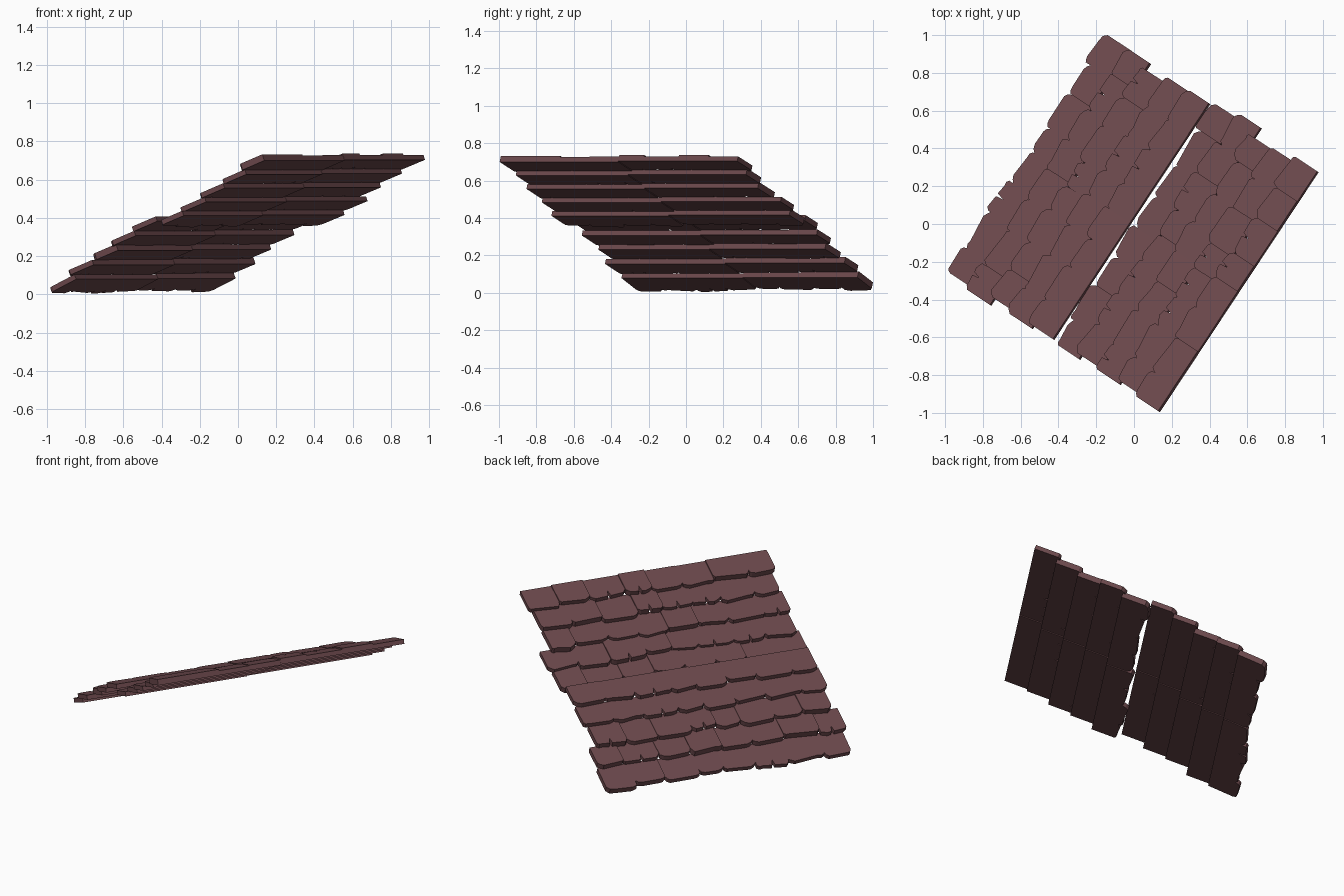
import bpy, bmesh, random
from mathutils import Vector

if "Cube" in bpy.data.objects:
    bpy.data.objects.remove(bpy.data.objects["Cube"], do_unlink=True)
random.seed(11)

shingle = bpy.data.materials.new("mauve_brown_shingle")
shingle.use_nodes = True
colour = (0.15, 0.066, 0.073, 1)
shingle.diffuse_color = colour
shingle.node_tree.nodes["Principled BSDF"].inputs["Base Color"].default_value = colour

# Roof directions: along the ridge, and down the slope in plan
ALONG = Vector((0.552, 0.834, 0))
DOWN = Vector((-0.834, 0.552, 0))
UP = Vector((0, 0, 1))
STEP = 0.126       # spacing of the rows in plan
THICK = 0.027


def tile_outline(w, length):
    """Slab with worn lower corners, sometimes split by a small crack."""
    a, b = random.uniform(0.015, 0.05), random.uniform(0.015, 0.05)
    ca, cb = random.uniform(0.008, 0.03), random.uniform(0.008, 0.03)
    skew = random.uniform(-0.008, 0.008)
    pts = [(0, 0), (w, 0), (w, length - ca), (w - a * 0.4, length - ca * 0.3),
           (w - a, length + skew)]
    if random.random() < 0.3:
        m = w * random.uniform(0.45, 0.55)
        pts += [(m + 0.012, length), (m, length - 0.04), (m - 0.006, length)]
    pts += [(b, length - skew), (b * 0.4, length - cb * 0.3), (0, length - cb)]
    return pts


def add_tile(bm, s0, w, t0, z0, length, tilt, lift):
    slope = DOWN - UP * tilt
    normal = (DOWN * tilt + UP).normalized()
    top = [bm.verts.new(ALONG * (s0 + s) + DOWN * t0 + slope * t + UP * z0 + normal * lift)
           for s, t in tile_outline(w, length)]
    face = bm.faces.new(top)
    ext = bmesh.ops.extrude_face_region(bm, geom=[face])
    low = [g for g in ext["geom"] if isinstance(g, bmesh.types.BMVert)]
    bmesh.ops.translate(bm, verts=low, vec=normal * -(THICK + lift))


def add_strip(name, s0, s1, t0, z0, tilt):
    """Half a row: four tiles side by side."""
    bm = bmesh.new()
    shares = [0.21, 0.29, 0.25, 0.25]
    if random.random() < 0.4:
        shares.reverse()
    s = s0
    for share in shares:
        w = share * (s1 - s0)
        length = random.choice((0.145, 0.155, 0.165))
        lift = random.choice((0, 0, 0.003, 0.008))
        add_tile(bm, s, w, t0, z0, length, tilt, lift)
        s += w
    bmesh.ops.recalc_face_normals(bm, faces=bm.faces)
    mesh = bpy.data.meshes.new(name)
    bm.to_mesh(mesh)
    bm.free()
    mesh.materials.append(shingle)
    bpy.context.collection.objects.link(bpy.data.objects.new(name, mesh))


# Each panel: name, plan position and height of its top edge, ends of its rows
panels = [
    ("upper", -0.655, 0.725, [(-0.755, 0.768), (-0.735, 0.741), (-0.75, 0.732),
                              (-0.735, 0.795), (-0.757, 0.768)]),
    ("lower", 0.022, 0.408, [(-0.745, 0.752), (-0.76, 0.745), (-0.737, 0.715),
                             (-0.778, 0.756), (-0.755, 0.757)]),
]
for panel, t_top, z_top, rows in panels:
    drop = 0.072 if panel == "upper" else 0.076
    for i, (s0, s1) in enumerate(rows):
        eave = panel == "lower" and i == len(rows) - 1
        tilt = 0.44 if eave else 0.36
        mid = (s0 + s1) / 2 + random.uniform(-0.02, 0.02)
        t, z = t_top + i * STEP, z_top - i * drop
        add_strip(f"{panel}_shingle_row_{i + 1}_right", s0, mid, t, z, tilt)
        add_strip(f"{panel}_shingle_row_{i + 1}_left", mid, s1, t, z + 0.004, tilt - 0.01)
